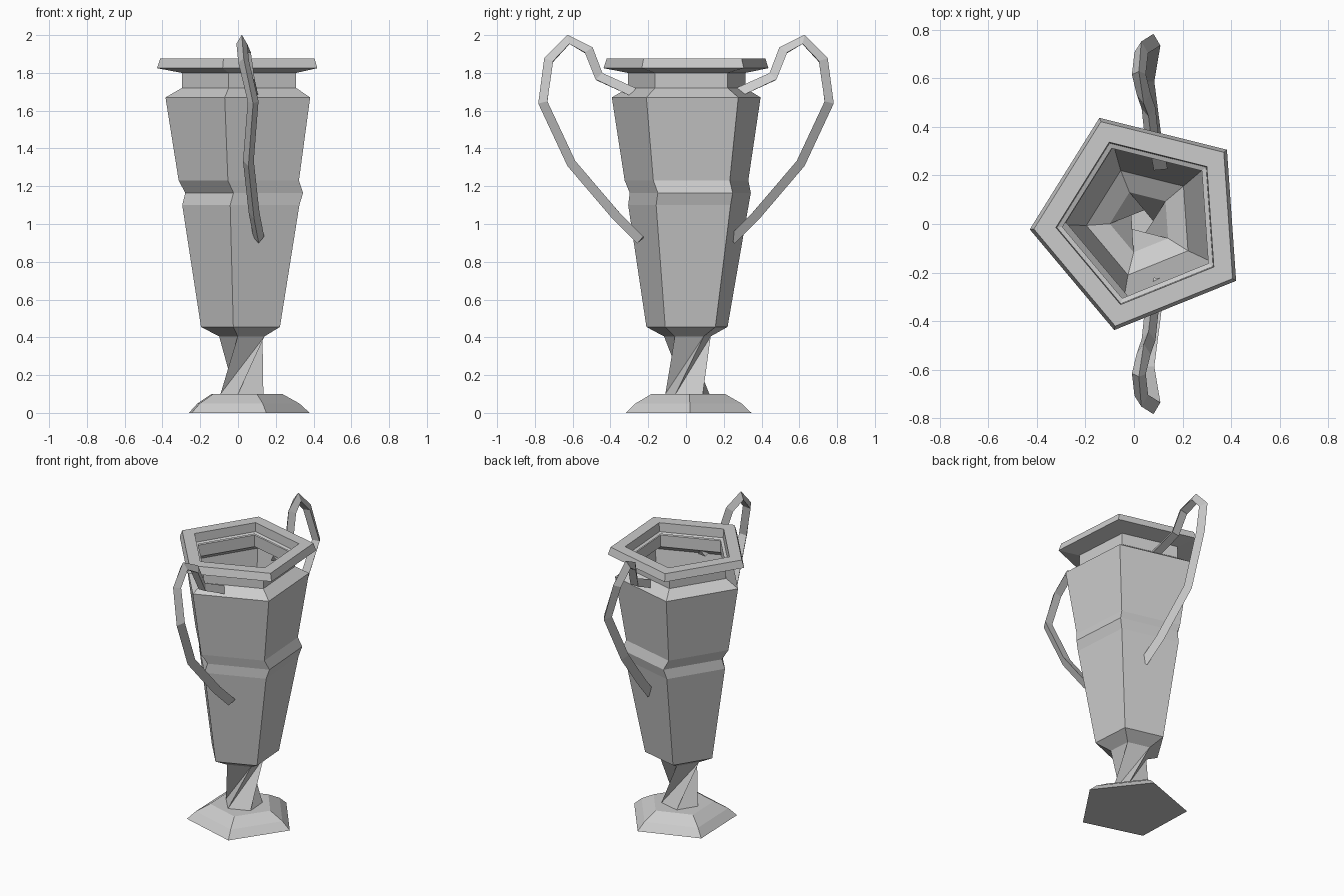
import bpy, bmesh
from math import cos, sin, radians, pi
from mathutils import Vector

if "Cube" in bpy.data.objects:
    bpy.data.objects.remove(bpy.data.objects["Cube"])


def ring(bm, r, z, start=184, cx=0.03, cy=0.01):
    return [bm.verts.new((cx + r * cos(radians(start + 72 * k)),
                          cy + r * sin(radians(start + 72 * k)), z)) for k in range(5)]


def bridge(bm, a, b):
    n = len(a)
    for i in range(n):
        j = (i + 1) % n
        bm.faces.new((a[i], a[j], b[j], b[i]))


def finish(bm, name):
    bmesh.ops.recalc_face_normals(bm, faces=bm.faces)
    me = bpy.data.meshes.new(name)
    bm.to_mesh(me)
    bm.free()
    ob = bpy.data.objects.new(name, me)
    bpy.context.collection.objects.link(ob)
    return ob


def loft(name, rows):
    bm = bmesh.new()
    rings = [ring(bm, *row) for row in rows]
    for a, b in zip(rings, rings[1:]):
        bridge(bm, a, b)
    return bm, rings


# Pentagonal foot, turned relative to the cup, closed underneath
bm, rings = loft("foot", [(0.35, 0, 218), (0.295, 0.05, 218), (0.205, 0.1, 218), (0.123, 0.1, 184)])
bm.faces.new(rings[0][::-1])
finish(bm, "foot")

# Stem twisted by one fifth of a turn, with inward creases
bm = bmesh.new()
low, high = ring(bm, 0.123, 0.1, 184), ring(bm, 0.13, 0.405, 256)
for i in range(5):
    j = (i + 1) % 5
    bm.faces.new((low[i], low[j], high[j]))
    bm.faces.new((low[i], high[j], high[i]))
finish(bm, "stem")

# Thin cup body with waist band, shoulder, neck and lip
bm, rings = loft("cup_body", [
    (0.13, 0.405), (0.2265, 0.455),
    (0.336, 1.10, 184, 0.04, 0.02), (0.338, 1.165, 184, 0.058, 0.03), (0.345, 1.23),
    (0.415, 1.67), (0.328, 1.72), (0.328, 1.80),
    (0.46, 1.825), (0.443, 1.875), (0.352, 1.875), (0.348, 1.815), (0.325, 1.808)])
finish(bm, "cup_body")

# Looping handle: triangular section swept along a bent path
PATH = [(0.08, 0.28, 1.69), (0.06, 0.465, 1.775), (0.04, 0.52, 1.915), (0.02, 0.62, 1.97),
        (0.03, 0.72, 1.865), (0.08, 0.75, 1.645), (0.055, 0.60, 1.325),
        (0.085, 0.365, 1.05), (0.11, 0.235, 0.92)]
pts = [Vector(p) for p in PATH]


def handle(name, side):
    bm = bmesh.new()
    loops = []
    for i, p in enumerate(pts):
        t = (pts[min(i + 1, len(pts) - 1)] - pts[max(i - 1, 0)]).normalized()
        out = t.cross(Vector((1, 0, 0))).normalized()
        across = out.cross(t)
        loop = []
        for k in range(3):
            a = 2 * pi * k / 3 + pi / 3
            v = p + 0.033 * (cos(a) * out + sin(a) * across)
            loop.append(bm.verts.new((v.x, v.y * side, v.z)))
        loops.append(loop)
    for a, b in zip(loops, loops[1:]):
        bridge(bm, a, b)
    bm.faces.new(loops[0][::-1])
    bm.faces.new(loops[-1])
    finish(bm, name)


handle("handle_back", 1)
handle("handle_front", -1)
